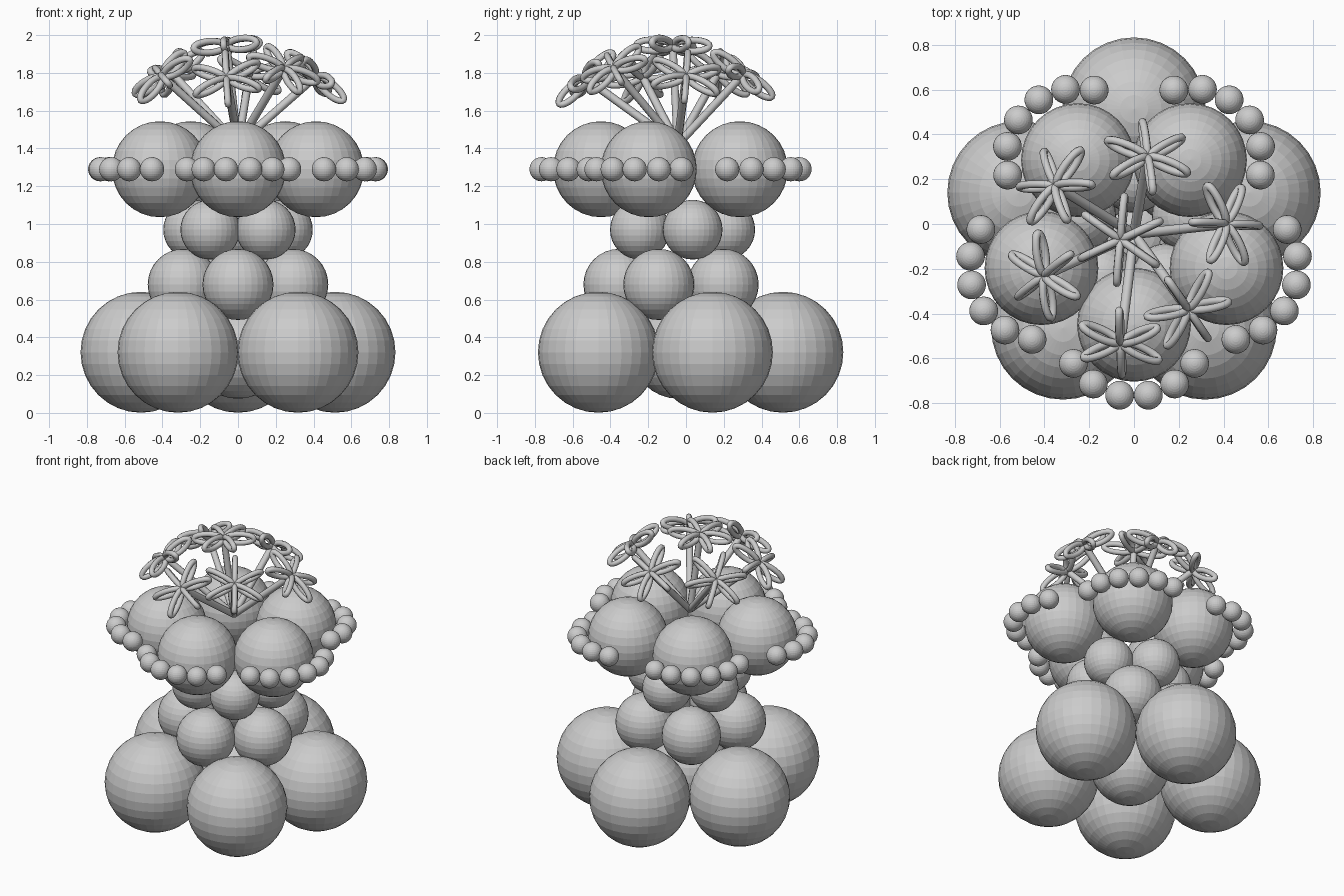
import bpy
from math import sin, cos, pi, radians
from mathutils import Vector, Quaternion

if "Cube" in bpy.data.objects:
    bpy.data.objects.remove(bpy.data.objects["Cube"])


def ball(name, loc, r):
    bpy.ops.mesh.primitive_uv_sphere_add(segments=32, ring_count=16, radius=r, location=loc)
    bpy.context.object.name = name


def ring(name, ring_r, cy, z, r, start):
    for i in range(5):
        a = radians(start + 72 * i)
        ball(name, (ring_r * cos(a), cy + ring_r * sin(a), z), r)


# Stacked balloon column
ring("base_balloon", 0.54, -0.027, 0.321, 0.32, 90)
ball("core_balloon", (0, -0.04, 0.325), 0.25)
ring("lower_balloon", 0.305, -0.05, 0.68, 0.188, -90)
ring("neck_balloon", 0.25, -0.042, 0.97, 0.158, 90)

# Top balloons, each with an arc of six small beads on its outer side
for x, y, mid in [(0, -0.45, -90), (0.413, -0.197, -25), (0.25, 0.285, 45.5),
                  (-0.25, 0.285, 134.5), (-0.413, -0.197, 205)]:
    ball("top_balloon", (x, y, 1.29), 0.254)
    for k in range(6):
        a = radians(mid + 23 * (k - 2.5))
        ball("bead", (x + 0.321 * cos(a), y + 0.321 * sin(a), 1.29), 0.064)


def tube(name, paths, r, cyclic):
    cu = bpy.data.curves.new(name, 'CURVE')
    cu.dimensions = '3D'
    cu.bevel_depth = r
    cu.bevel_resolution = 2
    cu.use_fill_caps = True
    for pts in paths:
        s = cu.splines.new('POLY')
        s.points.add(len(pts) - 1)
        for p, v in zip(s.points, pts):
            p.co = (*v, 1)
        s.use_cyclic_u = cyclic
    ob = bpy.data.objects.new(name, cu)
    bpy.context.collection.objects.link(ob)
    return ob


# Bouquet: six upright petal loops per flower, on stems from one point
root = Vector((0, -0.045, 1.42))
dome = Vector((0, -0.08, 1.30))
flowers = [(-0.06, -0.07, 1.945, 25), (0.06, 0.30, 1.79, 35), (-0.35, 0.17, 1.80, -5),
           (0.41, 0.0, 1.78, 0), (-0.40, -0.23, 1.78, 35), (0.24, -0.38, 1.82, 5),
           (-0.06, -0.53, 1.77, 30)]
for x, y, z, phase in flowers:
    c = Vector((x, y, z))
    n = (c - dome).normalized()
    q = Vector((0, 0, 1)).rotation_difference(n)
    petals = []
    for k in range(6):
        turn = q @ Quaternion((0, 0, 1), radians(phase) + k * pi / 3)
        petals.append([c + turn @ Vector((0.102 - 0.092 * cos(t), 0, 0.03 * sin(t)))
                       for t in [2 * pi * j / 24 for j in range(24)]])
    tube("flower_petals", petals, 0.018, True)
    tube("flower_stem", [[root, c]], 0.022, False)
